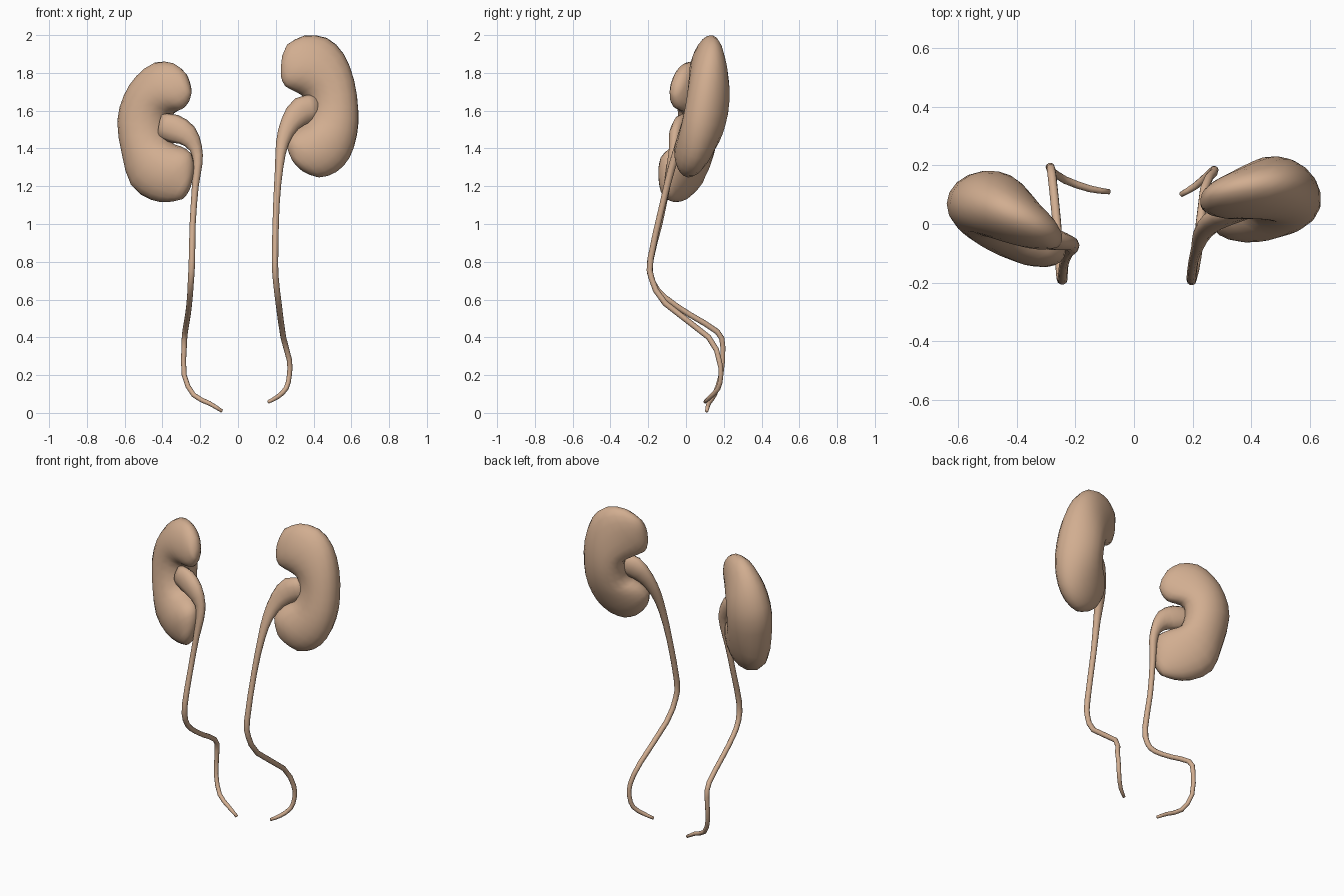
import bpy, bmesh, math
from mathutils import Vector

cube = bpy.data.objects.get("Cube")
if cube:
    bpy.data.objects.remove(cube, do_unlink=True)

flesh = bpy.data.materials.new("warm tan")
flesh.use_nodes = True
flesh.diffuse_color = (0.64, 0.42, 0.28, 1)
flesh.node_tree.nodes["Principled BSDF"].inputs["Base Color"].default_value = flesh.diffuse_color


def smooth_rows(rows, steps):
    """Catmull-Rom interpolation of a list of number rows."""
    pts = [Vector(r) for r in rows]
    pts = [2 * pts[0] - pts[1]] + pts + [2 * pts[-1] - pts[-2]]
    out = []
    for a, b, c, d in zip(pts, pts[1:], pts[2:], pts[3:]):
        for i in range(steps):
            t = i / steps
            out.append(0.5 * (2 * b + (c - a) * t + (2 * a - 5 * b + 4 * c - d) * t * t
                              + (3 * b - a - 3 * c + d) * t ** 3))
    return out + [pts[-2]]


def loft(name, rings, sides, bulge):
    """Skin elliptical rings (centre, half axis u, half axis v) with pointed caps."""
    bm = bmesh.new()
    loops = []
    for c, u, v in rings:
        angles = [2 * math.pi * i / sides for i in range(sides)]
        loops.append([bm.verts.new(c + u * math.cos(a) + v * math.sin(a)) for a in angles])
    for low, high in zip(loops, loops[1:]):
        for i in range(sides):
            j = (i + 1) % sides
            bm.faces.new((low[i], low[j], high[j], high[i]))
    for loop, end, nxt in ((loops[0], rings[0], rings[1]), (loops[-1], rings[-1], rings[-2])):
        tip = bm.verts.new(end[0] + (end[0] - nxt[0]) * bulge)
        for i in range(sides):
            bm.faces.new((loop[i], loop[(i + 1) % sides], tip))
    bmesh.ops.recalc_face_normals(bm, faces=bm.faces)
    mesh = bpy.data.meshes.new(name)
    bm.to_mesh(mesh)
    bm.free()
    mesh.materials.append(flesh)
    for p in mesh.polygons:
        p.use_smooth = True
    ob = bpy.data.objects.new(name, mesh)
    bpy.context.collection.objects.link(ob)


# Half depth of each kidney section, and how far its inner edge is tucked backwards
DEPTHS = (.03, .055, .08, .1, .113, .118, .115, .105, .088, .06, .032)
TUCKS = (-.01, -.005, .0, .02, .04, .05, .04, .02, .0, -.005, -.01)


def kidney(name, side, outline, centre, lean, turn):
    """Bean: each section runs from inner x, z to outer x, z in a leaning plane."""
    cx, cy, cz = centre

    def place(x, z, tuck):
        return Vector((side * x, cy + lean * (z - cz) + turn * (x - cx) + tuck, z))

    normal = Vector((-side * turn, 1, -lean)).normalized()
    rings = []
    rows = [(*o, d, t) for o, d, t in zip(outline, DEPTHS, TUCKS)]
    for xi, zi, xo, zo, depth, tuck in smooth_rows(rows, 2):
        a, b = place(xi, zi, tuck), place(xo, zo, 0)
        rings.append(((a + b) / 2, (b - a) / 2, normal * depth))
    loft(name, rings, 18, 0.5)


def ureter(name, side, path):
    """Tapering tube: each point is x, y, z, radius; the wide funnel is flattened."""
    pts = smooth_rows(path, 2)
    centres = [Vector((side * p[0], p[1], p[2])) for p in pts]
    rings = []
    for i, c in enumerate(centres):
        t = (centres[min(i + 1, len(pts) - 1)] - centres[max(i - 1, 0)]).normalized()
        v = Vector((0, 1, 0))
        v = (v - t * v.dot(t)).normalized()
        r = pts[i][3]
        rings.append((c, t.cross(v) * r, v * min(r, 0.012 + 0.4 * r)))
    loft(name, rings, 10, 0.1)


# Kidneys
kidney("left_kidney", 1, [
    (.228, 1.83, .26, 1.95), (.228, 1.78, .35, 1.997), (.25, 1.73, .47, 1.985),
    (.305, 1.70, .56, 1.90), (.35, 1.67, .615, 1.76), (.365, 1.61, .637, 1.60),
    (.35, 1.53, .63, 1.47), (.30, 1.50, .59, 1.35), (.262, 1.45, .52, 1.275),
    (.262, 1.40, .43, 1.247), (.285, 1.345, .35, 1.277)],
    (.45, .075, 1.6), .18, .17)
kidney("right_kidney", -1, [
    (.25, 1.69, .28, 1.80), (.265, 1.645, .34, 1.85), (.295, 1.61, .44, 1.855),
    (.33, 1.595, .53, 1.785), (.36, 1.57, .595, 1.68), (.365, 1.50, .63, 1.54),
    (.35, 1.43, .605, 1.36), (.30, 1.41, .56, 1.20), (.25, 1.375, .46, 1.128),
    (.237, 1.30, .37, 1.116), (.25, 1.22, .30, 1.13)],
    (.44, .013, 1.5), .11, .48)

# Funnels and ureters
ureter("left_ureter", 1, [
    (.42, .065, 1.62, .065), (.34, .045, 1.60, .075), (.275, .01, 1.53, .052),
    (.235, -.03, 1.43, .034), (.218, -.075, 1.3, .022), (.203, -.125, 1.1, .017),
    (.196, -.187, .82, .017), (.2, -.182, .71, .016), (.215, -.11, .58, .016),
    (.24, .12, .40, .015), (.272, .175, .28, .014), (.272, .185, .2, .013),
    (.255, .17, .13, .013), (.21, .13, .085, .012), (.16, .1, .058, .009)])
ureter("right_ureter", -1, [
    (.41, -.01, 1.52, .065), (.34, -.03, 1.505, .075), (.27, -.055, 1.47, .06),
    (.223, -.065, 1.40, .034), (.213, -.08, 1.32, .025), (.226, -.1, 1.2, .018),
    (.24, -.14, 1.0, .016), (.244, -.19, .8, .017), (.25, -.175, .69, .016),
    (.255, -.11, .61, .015), (.265, .02, .52, .015), (.28, .165, .43, .015),
    (.285, .195, .35, .014), (.285, .185, .2, .013), (.235, .15, .095, .013),
    (.15, .12, .05, .012), (.085, .11, .01, .009)])
